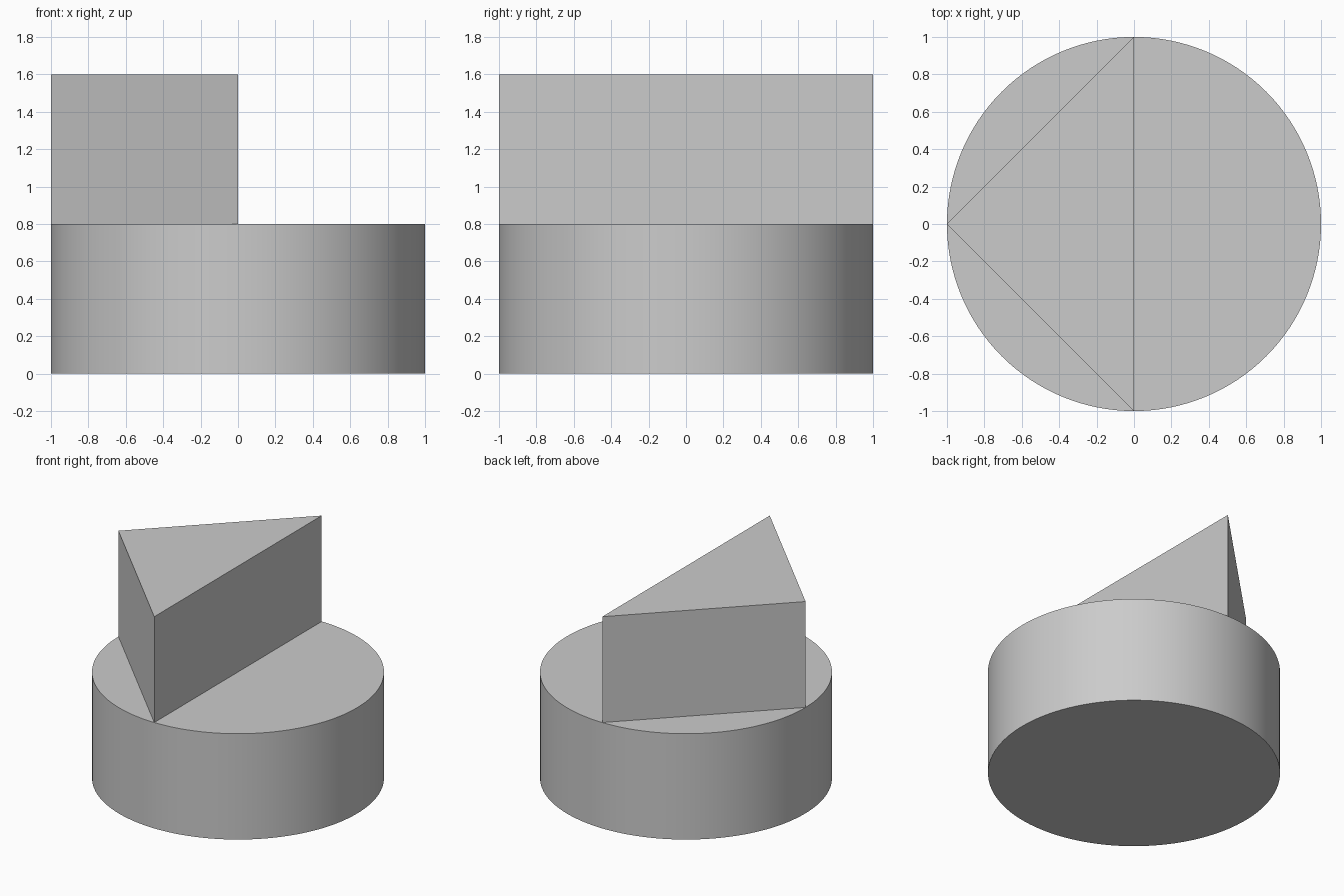
import bpy
import bmesh
from math import cos, sin, pi, radians

cube = bpy.data.objects.get("Cube")
if cube:
    bpy.data.objects.remove(cube, do_unlink=True)

grey = bpy.data.materials.new("light_grey")
grey.use_nodes = True
colour = (0.6, 0.6, 0.6, 1)
grey.diffuse_color = colour
grey.node_tree.nodes["Principled BSDF"].inputs["Base Color"].default_value = colour


def prism(name, outline, bottom, height):
    """Extrude a flat counter-clockwise outline straight up."""
    bm = bmesh.new()
    base = bm.faces.new([bm.verts.new((x, y, bottom)) for x, y in outline])
    top = bmesh.ops.extrude_face_region(bm, geom=[base], use_keep_orig=True)
    moved = [v for v in top["geom"] if isinstance(v, bmesh.types.BMVert)]
    bmesh.ops.translate(bm, verts=moved, vec=(0, 0, height))
    bmesh.ops.recalc_face_normals(bm, faces=bm.faces)
    mesh = bpy.data.meshes.new(name)
    bm.to_mesh(mesh)
    bm.free()
    mesh.materials.append(grey)
    obj = bpy.data.objects.new(name, mesh)
    bpy.context.collection.objects.link(obj)
    return obj


# Round base with a smooth side and crisp rims
SIDES = 128
circle = [(cos(2 * pi * i / SIDES), sin(2 * pi * i / SIDES)) for i in range(SIDES)]
base = prism("round_base", circle, 0, 0.8)
bpy.ops.object.select_all(action="DESELECT")
base.select_set(True)
bpy.context.view_layer.objects.active = base
bpy.ops.object.shade_smooth_by_angle(angle=radians(30))

# Triangular block on the right half of the base
prism("triangular_block", [(0, -1), (0, 1), (-1, 0)], 0.8, 0.8)
